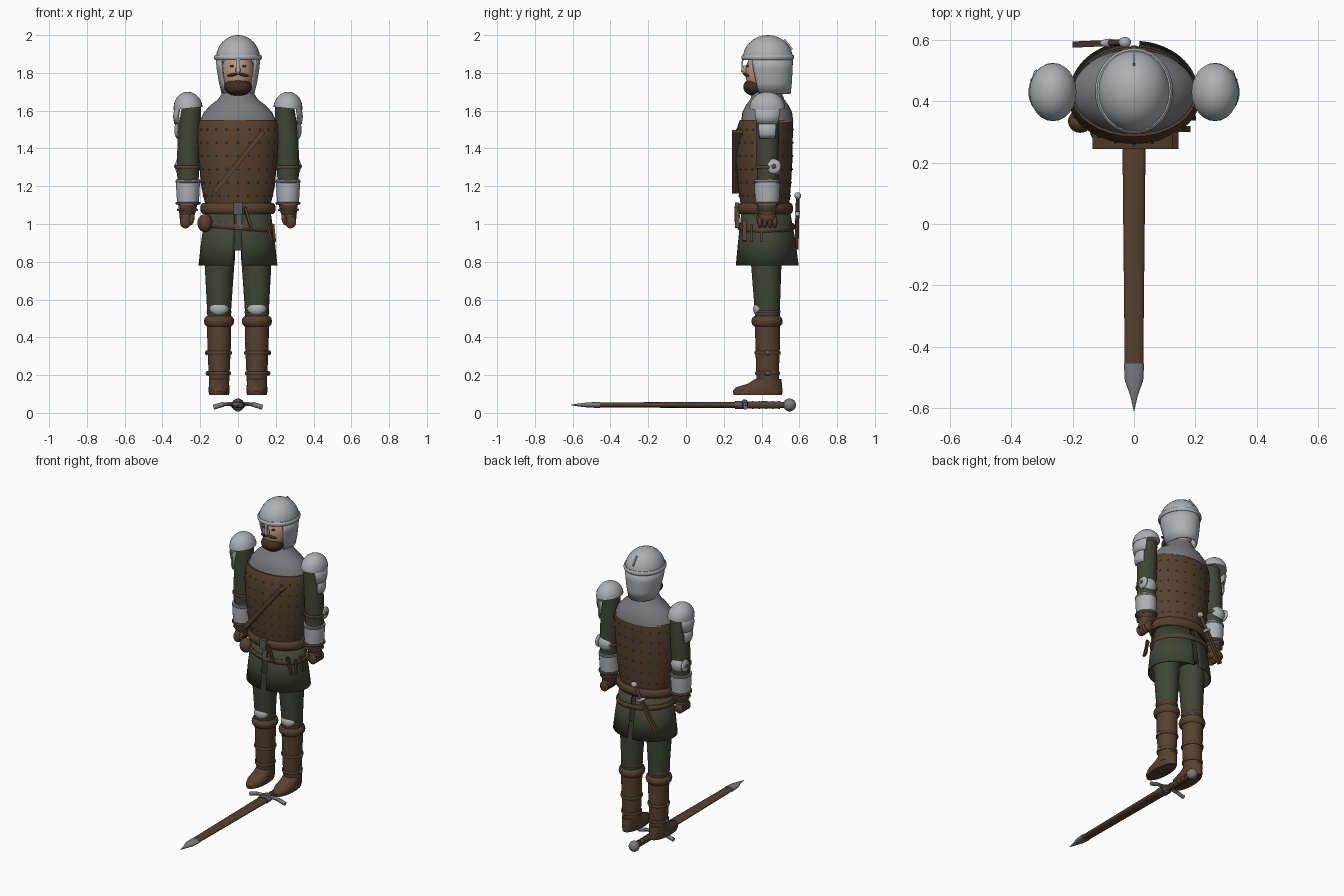
import bpy, bmesh
from math import sin, cos, pi, radians
from mathutils import Matrix, Vector, Euler

cube = bpy.data.objects.get("Cube")
if cube:
    bpy.data.objects.remove(cube, do_unlink=True)


def material(name, red, green, blue):
    mat = bpy.data.materials.new(name)
    mat.use_nodes = True
    color = (red, green, blue, 1)
    mat.diffuse_color = color
    mat.node_tree.nodes["Principled BSDF"].inputs["Base Color"].default_value = color
    return mat


leather = material("brown leather", .095, .052, .027)
cloth = material("olive cloth", .052, .06, .035)
steel = material("bright steel", .42, .44, .46)
mail = material("grey mail", .2, .2, .215)
iron = material("dark iron", .1, .1, .11)
skin_tone = material("skin", .5, .3, .19)
hair = material("dark hair", .05, .028, .015)
parts = []


def finish(name, bm, mat):
    bmesh.ops.recalc_face_normals(bm, faces=bm.faces)
    mesh = bpy.data.meshes.new(name)
    bm.to_mesh(mesh)
    bm.free()
    mesh.materials.append(mat)
    ob = bpy.data.objects.new(name, mesh)
    bpy.context.collection.objects.link(ob)
    parts.append(ob)
    return ob


def bridge(name, loops, mat, closed=True, caps=True, cyclic=False):
    """Skin a stack of point loops."""
    bm = bmesh.new()
    rows = [[bm.verts.new(p) for p in loop] for loop in loops]
    count = len(rows[0])
    pairs = list(zip(rows, rows[1:])) + ([(rows[-1], rows[0])] if cyclic else [])
    for low, high in pairs:
        for i in range(count if closed else count - 1):
            j = (i + 1) % count
            bm.faces.new((low[i], low[j], high[j], high[i]))
    if caps and closed and not cyclic:
        bm.faces.new(rows[0])
        bm.faces.new(rows[-1])
    return finish(name, bm, mat)


def oval(z, cx, cy, rx, ry, start=0, end=360, n=32):
    """Horizontal oval; angle 0 is the front and 90 is the left."""
    steps = n if end - start == 360 else n + 1
    angles = [radians(start + (end - start) * i / n) for i in range(steps)]
    return [(cx + rx * sin(a), cy - ry * cos(a), z) for a in angles]


def loft(name, sections, mat, caps=True):
    return bridge(name, [oval(*s) for s in sections], mat, caps=caps)


def shell(name, sections, start, end, mat, thick=.008):
    """Open curved plate with thickness."""
    ob = bridge(name, [oval(*s, start, end) for s in sections], mat, closed=False)
    mod = ob.modifiers.new("thickness", 'SOLIDIFY')
    mod.thickness = thick
    mod.offset = 0
    return ob


def ring(name, z, cx, cy, rx, ry, out, high, mat, tilt=0, n=48):
    loops = []
    for i in range(n):
        a = 2 * pi * i / n
        loops.append([(cx + (rx + out * cos(b)) * sin(a), cy - (ry + out * cos(b)) * cos(a),
                       z + high * sin(b) + tilt * sin(a))
                      for b in (2 * pi * k / 10 for k in range(10))])
    return bridge(name, loops, mat, cyclic=True)


def ball(name, loc, size, mat, rot=(0, 0, 0), dome=False):
    bm = bmesh.new()
    bmesh.ops.create_uvsphere(bm, u_segments=24, v_segments=16, radius=1)
    if dome:
        bmesh.ops.bisect_plane(bm, geom=bm.verts[:] + bm.edges[:] + bm.faces[:], dist=1e-5,
                               plane_co=(0, 0, 0), plane_no=(0, 0, 1), clear_inner=True)
        bmesh.ops.holes_fill(bm, edges=[e for e in bm.edges if e.is_boundary])
    turn = Euler([radians(r) for r in rot]).to_matrix().to_4x4()
    bm.transform(Matrix.Translation(loc) @ turn @ Matrix.Diagonal((*size, 1)))
    return finish(name, bm, mat)


def bar(name, start, end, width, depth, mat, sides=4, up='Y'):
    """Straight strap (four sides) or rod between two points."""
    a, b = Vector(start), Vector(end)
    bm = bmesh.new()
    if sides == 4:
        bmesh.ops.create_cube(bm, size=1)
    else:
        bmesh.ops.create_cone(bm, cap_ends=True, segments=sides, radius1=.5, radius2=.5, depth=1)
    turn = (b - a).to_track_quat('Z', up).to_matrix().to_4x4()
    bm.transform(Matrix.Translation((a + b) / 2) @ turn @ Matrix.Diagonal((width, depth, (b - a).length, 1)))
    return finish(name, bm, mat)


def studs(name, places, radius, mat):
    bm = bmesh.new()
    for p in places:
        bmesh.ops.create_icosphere(bm, subdivisions=1, radius=radius, matrix=Matrix.Translation(p))
    return finish(name, bm, mat)


# Torso, mail mantle and coat rivets
coat = [(1.11, 0, .418, .175, .13), (1.2, 0, .415, .195, .14), (1.33, 0, .413, .207, .15),
        (1.45, 0, .413, .216, .152), (1.52, 0, .42, .213, .147), (1.55, 0, .425, .205, .14)]
loft("leather_coat", coat, leather)
loft("mail_mantle", [(1.54, 0, .43, .203, .138), (1.59, 0, .43, .182, .132), (1.63, 0, .43, .145, .112),
                     (1.66, 0, .43, .105, .09), (1.7, 0, .43, .08, .075)], mail)
rivets = []
for z in (1.15, 1.22, 1.29, 1.36, 1.43, 1.5):
    low, high = next((a, b) for a, b in zip(coat, coat[1:]) if a[0] <= z <= b[0])
    t = (z - low[0]) / (high[0] - low[0])
    rivets += oval(z, *[p + (q - p) * t for p, q in zip(low[1:], high[1:])], n=22)
studs("coat_rivets", rivets, .006, iron)
bar("chest_strap", (-.125, .272, 1.17), (.135, .272, 1.49), .055, .025, leather)

# Skirt in two halves, hips and belts
loft("hips", [(.86, 0, .425, .15, .1), (1.1, 0, .42, .165, .12)], cloth)
skirt = [(.78, 0, .43, .205, .163), (.9, 0, .428, .192, .15), (1.07, 0, .422, .168, .125)]
shell("skirt_left", skirt, 6, 175, cloth)
shell("skirt_right", skirt, 185, 354, cloth)
ring("waist_belt", 1.082, 0, .42, .18, .128, .02, .031, leather)
ring("hip_belt", .985, 0, .425, .183, .142, .011, .017, leather, tilt=-.015)
bar("belt_buckle", (0, .27, 1.05), (0, .27, 1.115), .045, .02, iron)
bar("belt_tail", (.005, .282, 1.05), (.005, .276, .97), .03, .008, iron)
ball("hip_pouch", (-.175, .335, 1.005), (.04, .038, .047), leather)
bar("front_hanger", (.035, .268, 1.09), (.07, .272, .98), .024, .014, leather)
bar("side_hanger", (.15, .31, 1.02), (.178, .31, .91), .02, .012, leather)
for i, y in enumerate((.345, .4)):
    bar(f"belt_pendant_{i}", (.185, y, 1), (.195, y, .905), .014, .014, leather)

# Dagger across the back
hilt, tip = Vector((-.03, .592, 1.15)), Vector((-.19, .585, .87))
bar("dagger_grip", hilt, hilt.lerp(tip, .32), .02, .02, leather, sides=12)
bar("dagger_sheath", hilt.lerp(tip, .32), tip, .02, .024, leather)
ball("dagger_pommel", hilt, (.02, .018, .018), steel)
ball("dagger_guard", hilt.lerp(tip, .32), (.034, .014, .011), steel, rot=(0, 30, 0))

# Head, face and helmet
loft("neck", [(1.64, 0, .43, .07, .068), (1.75, 0, .43, .07, .07)], skin_tone)
ball("head", (0, .42, 1.8), (.088, .106, .125), skin_tone)
ball("beard", (0, .365, 1.725), (.073, .062, .048), hair)
ball("nose", (0, .313, 1.815), (.013, .018, .025), skin_tone)
for side in (-1, 1):
    ball(f"moustache_{side}", (side * .028, .318, 1.79), (.032, .012, .008), hair, rot=(0, side * 12, side * 20))
    ball(f"eye_{side}", (side * .033, .326, 1.836), (.011, .006, .006), hair, rot=(0, 0, side * 18))
ball("helmet_dome", (0, .433, 1.875), (.117, .133, .125), steel, dome=True)
ring("helmet_rim", 1.882, 0, .433, .117, .13, .01, .014, steel)
shell("helmet_neck_guard", [(1.69, 0, .45, .083, .1), (1.75, 0, .445, .097, .112),
                            (1.82, 0, .437, .109, .123), (1.88, 0, .433, .114, .13)], 50, 310, steel)
bar("nose_guard", (0, .3, 1.88), (0, .296, 1.805), .02, .008, steel)
bar("helmet_crest", (0, .515, 1.972), (0, .557, 1.92), .008, .024, steel)

# Left arm, armour and glove
first = len(parts)
loft("left_sleeve", [(1.2, .265, .432, .055, .056), (1.33, .264, .432, .06, .058),
                     (1.48, .258, .432, .06, .06), (1.64, .245, .432, .05, .055)], cloth)
ball("left_shoulder_cap", (.264, .43, 1.612), (.077, .095, .088), steel, rot=(0, 6, 0), dome=True)
shell("left_shoulder_plate", [(1.53, .268, .43, .066, .07), (1.57, .268, .43, .072, .08),
                              (1.63, .262, .43, .068, .085)], 40, 140, steel)
shell("left_arm_plate", [(1.455, .268, .43, .055, .06), (1.48, .268, .43, .064, .066),
                         (1.55, .268, .43, .062, .07)], 50, 130, steel)
ring("left_elbow_strap", 1.3, .264, .432, .06, .058, .007, .01, leather)
ball("left_elbow_cup", (.27, .465, 1.3), (.05, .037, .05), steel)
ball("left_elbow_disc", (.318, .465, 1.305), (.014, .038, .04), steel)
ball("left_elbow_boss", (.33, .465, 1.305), (.008, .012, .012), iron)
loft("left_vambrace", [(1.1, .265, .43, .056, .06), (1.16, .265, .43, .061, .066),
                       (1.235, .265, .43, .064, .067)], steel)
for i, z in enumerate((1.11, 1.225)):
    ring(f"left_vambrace_band_{i}", z, .265, .43, .06, .064, .006, .008, (leather, iron)[i])
loft("left_glove_cuff", [(1.04, .27, .43, .038, .04), (1.07, .268, .43, .046, .05),
                         (1.105, .266, .43, .05, .055)], leather)
studs("left_glove_studs", oval(1.075, .268, .43, .05, .054, n=16), .007, mail)
ball("left_palm", (.272, .43, 1.035), (.037, .05, .04), leather)
for i in range(4):
    ball(f"left_finger_{i}", (.278, .392 + i * .026, 1.01), (.03, .014, .033), leather)
ball("left_thumb", (.245, .388, 1.025), (.014, .016, .032), leather, rot=(0, -12, 0))

# Left leg, knee guard and boot
loft("left_trouser", [(.45, .1, .432, .06, .064), (.55, .1, .43, .064, .067), (.78, .098, .425, .078, .08),
                      (.92, .094, .425, .078, .085)], cloth)
ball("left_knee_guard", (.1, .392, .55), (.05, .037, .04), steel)
ring("left_knee_strap", .535, .1, .43, .06, .064, .006, .008, leather)
ring("left_boot_cuff", .485, .1, .429, .06, .063, .02, .028, leather)
loft("left_boot_shaft", [(.13, .1, .435, .052, .058), (.22, .1, .432, .056, .06),
                         (.35, .1, .432, .062, .065), (.47, .1, .432, .064, .066)], leather)
for i, z in enumerate((.21, .318)):
    ring(f"left_boot_strap_{i}", z, .1, .432, .057 + i * .005, .06 + i * .004, .006, .01, leather)
    ball(f"left_boot_buckle_{i}", (.162 + i * .004, .432, z), (.009, .014, .013), iron)
loft("left_shoe", [(.095, .1, .38, .052, .128), (.115, .1, .38, .056, .132), (.135, .1, .386, .055, .123),
                   (.155, .1, .418, .053, .09), (.18, .1, .436, .05, .068)], leather)

# Mirror the left limbs to the right
for ob in parts[first:]:
    bm = bmesh.new()
    bm.from_mesh(ob.data)
    bm.transform(Matrix.Scale(-1, 4, (1, 0, 0)))
    twin = finish(ob.name.replace("left", "right"), bm, ob.data.materials[0])
    if ob.modifiers:
        mod = twin.modifiers.new("thickness", 'SOLIDIFY')
        mod.thickness = ob.modifiers[0].thickness
        mod.offset = 0


# Sheathed sword lying in front
def lengthwise(name, sections, mat):
    loops = [[(x, y, .042 + z) for x, z, _ in oval(0, 0, 0, w, h, n=20)] for y, w, h in sections]
    return bridge(name, loops, mat)


lengthwise("sword_scabbard", [(.29, .038, .017), (-.1, .034, .015), (-.47, .03, .013)], leather)
lengthwise("scabbard_tip", [(-.455, .033, .016), (-.51, .03, .014), (-.56, .012, .009), (-.61, .001, .001)], mail)
lengthwise("scabbard_throat", [(.26, .041, .021), (.3, .041, .021)], iron)
lengthwise("sword_grip", [(.3, .018, .018), (.42, .021, .02), (.53, .016, .016)], leather)
for i in range(5):
    y = .35 + i * .035
    lengthwise(f"grip_band_{i}", [(y, .022, .022), (y + .008, .022, .022)], leather)
ball("sword_pommel", (0, .548, .042), (.034, .034, .034), mail)
ball("guard_boss", (0, .31, .045), (.032, .022, .026), iron)
for side in (-1, 1):
    bar(f"guard_arm_{side}", (0, .315, .05), (side * .08, .315, .045), .024, .02, mail, sides=10)
    bar(f"guard_tip_{side}", (side * .075, .315, .046), (side * .13, .315, .03), .022, .026, mail, sides=10)

# Smooth shading with sharp edges kept
bpy.ops.object.select_all(action='DESELECT')
for ob in parts:
    ob.select_set(True)
bpy.context.view_layer.objects.active = parts[0]
bpy.ops.object.shade_smooth_by_angle(angle=radians(40))
